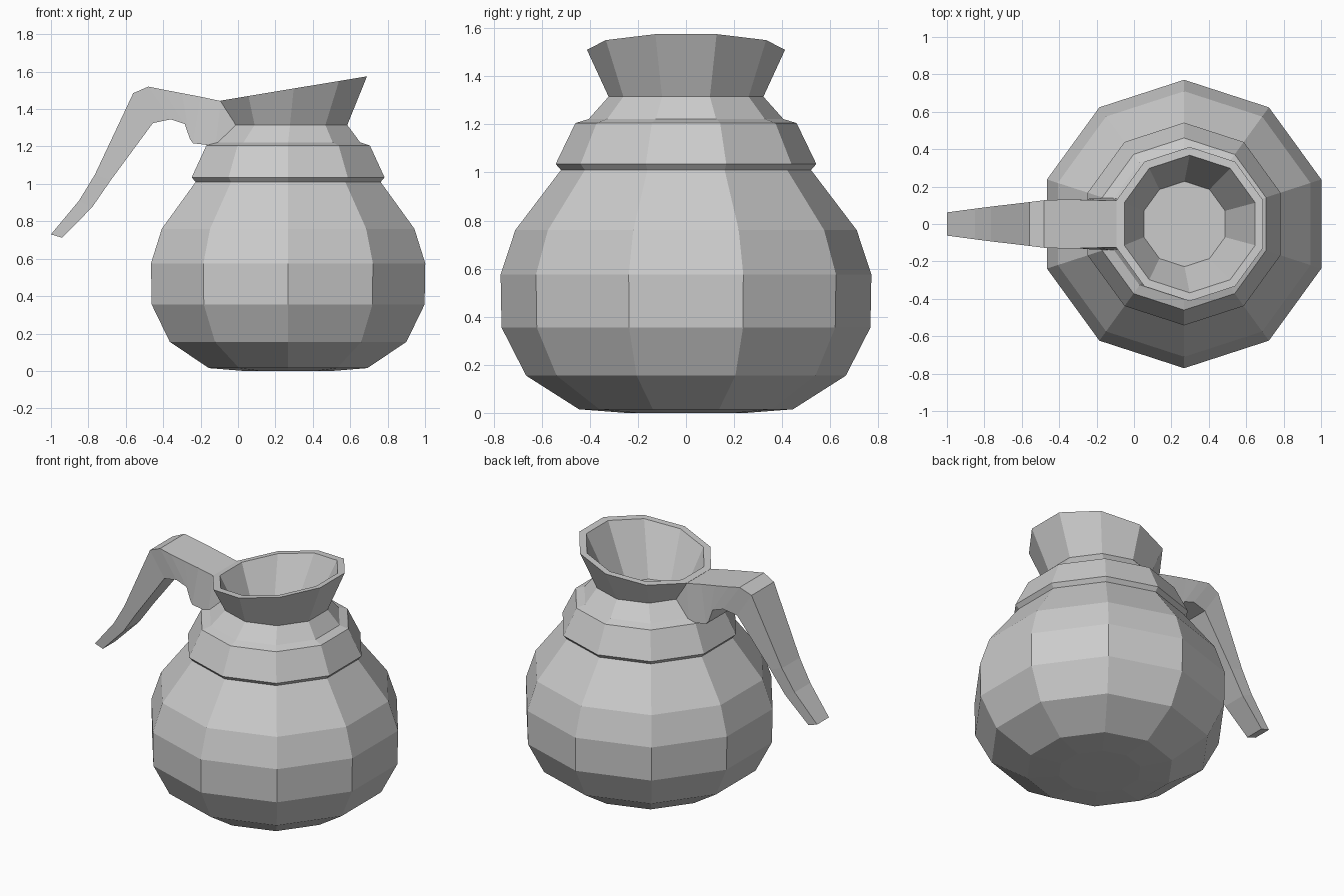
import bpy, bmesh, math

if "Cube" in bpy.data.objects:
    bpy.data.objects.remove(bpy.data.objects["Cube"])

CX, SIDES = 0.268, 10


def finish(name, bm):
    bmesh.ops.recalc_face_normals(bm, faces=bm.faces[:])
    me = bpy.data.meshes.new(name)
    bm.to_mesh(me)
    bm.free()
    ob = bpy.data.objects.new(name, me)
    bpy.context.collection.objects.link(ob)
    return ob


def loft(name, rings):
    """Skin a list of equal-length point rings and cap both ends."""
    bm = bmesh.new()
    vs = [[bm.verts.new(p) for p in r] for r in rings]
    for a, b in zip(vs, vs[1:]):
        n = len(a)
        for i in range(n):
            j = (i + 1) % n
            bm.faces.new((a[i], a[j], b[j], b[i]))
    bm.faces.new(vs[0][::-1])
    bm.faces.new(vs[-1])
    return finish(name, bm)


def ring(r, z, cx=CX, tilt=0.0):
    pts = []
    for i in range(SIDES):
        a = math.radians(18 + 36 * i)
        dx = r * math.cos(a)
        pts.append((cx + dx, r * math.sin(a), z + tilt * dx))
    return pts


# Pot: outer wall from the base up, over the slanted rim, down the inner funnel
profile = [(0.25, 0.0), (0.445, 0.015), (0.665, 0.155), (0.767, 0.355),
           (0.771, 0.575), (0.71, 0.76), (0.52, 1.01), (0.542, 1.035),
           (0.46, 1.205), (0.405, 1.222)]
rings = [ring(r, z) for r, z in profile]
rings += [ring(0.322, 1.315, 0.278),
          ring(0.412, 1.51, 0.298, 0.166),
          ring(0.368, 1.51, 0.298, 0.166),
          ring(0.228, 1.22, 0.27)]
loft("coffee_pot", rings)

# Handle: (outer x, z), (inner x, z), outer and inner half width
stations = [
    ((-0.01, 1.315), (-0.01, 1.21), 0.12, 0.13),
    ((-0.093, 1.443), (-0.12, 1.203), 0.125, 0.14),
    ((-0.20, 1.466), (-0.24, 1.217), 0.127, 0.135),
    ((-0.30, 1.485), (-0.257, 1.24), 0.13, 0.13),
    ((-0.40, 1.504), (-0.285, 1.32), 0.13, 0.13),
    ((-0.48, 1.52), (-0.36, 1.345), 0.127, 0.127),
    ((-0.56, 1.485), (-0.455, 1.325), 0.117, 0.117),
    ((-0.765, 1.05), (-0.68, 1.02), 0.093, 0.093),
    ((-0.85, 0.91), (-0.78, 0.875), 0.082, 0.082),
    ((-1.0, 0.73), (-0.94, 0.712), 0.062, 0.066),
]
loft("handle", [[(ox, -wo, oz), (ox, wo, oz), (ix, wi, iz), (ix, -wi, iz)]
                for (ox, oz), (ix, iz), wo, wi in stations])
